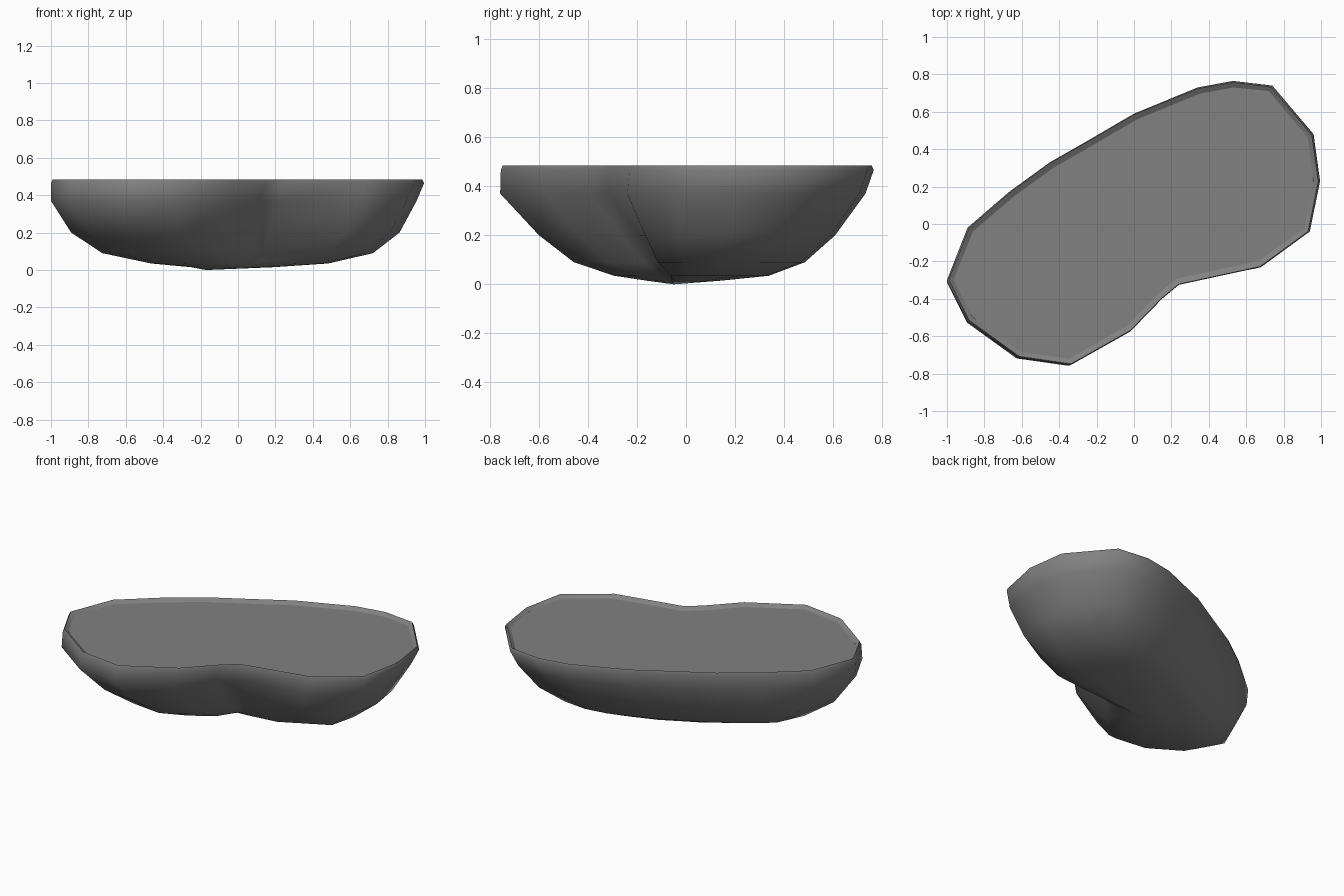
import bpy, bmesh, math
from mathutils import Vector

cube = bpy.data.objects.get("Cube")
if cube:
    bpy.data.objects.remove(cube, do_unlink=True)

# Matte grey for the whole body
grey = bpy.data.materials.new("stone_grey")
grey.use_nodes = True
colour = (0.22, 0.22, 0.22, 1)
grey.diffuse_color = colour
bsdf = grey.node_tree.nodes["Principled BSDF"]
bsdf.inputs["Base Color"].default_value = colour
bsdf.inputs["Roughness"].default_value = 0.8

# Kidney outline, counter-clockwise
outline = [Vector(p) for p in (
    (-1, -.3), (-.89, -.52), (-.62, -.715), (-.34, -.755), (-.02, -.575),
    (.15, -.4), (.24, -.325), (.68, -.23), (.94, -.04), (.995, .23),
    (.96, .48), (.74, .74), (.53, .765), (.34, .73), (0, .59),
    (-.24, .45), (-.45, .33), (-.67, .17), (-.89, -.02))]
# Height, x scale, y scale, x shift, y shift and waist depth of each hull ring
rings = ((.015, .22, .2, -.03, -.01, .02),
         (.035, .475, .415, .01, .02, .06),
         (.09, .725, .62, 0, .01, .09),
         (.2, .88, .795, -.012, 0, .08),
         (.37, .98, .98, -.02, -.018, .02),
         (.465, 1, 1, 0, 0, 0),
         (.485, .99, .99, 0, 0, 0))
long_axis = Vector((.86, .51))
waist_dir = Vector((-.51, .86))


def hull_point(p, ring):
    """Scale an outline corner to a ring, pinching the concave side inward."""
    z, sx, sy, dx, dy, waist = ring
    q = Vector((p.x * sx + dx, p.y * sy + dy))
    if p.dot(waist_dir) < 0:
        q += waist_dir * waist * math.exp(-((p.dot(long_axis) - .05) / .35) ** 2)
    return q.x, q.y, z


def inset(points, width):
    """Move each corner inward along the average of its edge normals."""
    result = []
    for i, p in enumerate(points):
        along = (points[(i + 1) % len(points)] - points[i - 1]).normalized()
        result.append(p + Vector((-along.y, along.x)) * width)
    return result


bm = bmesh.new()
loops = [[bm.verts.new(hull_point(p, ring)) for p in outline] for ring in rings]
# Thin lip dropping to the recessed deck
loops.append([bm.verts.new((p.x, p.y, .468)) for p in inset(outline, .035)])
for low, high in zip(loops, loops[1:]):
    for i in range(len(low)):
        j = (i + 1) % len(low)
        bm.faces.new((low[i], low[j], high[j], high[i]))
# Flat deck and rounded keel
bm.faces.new(loops[-1])
keel = bm.verts.new((-.17, -.05, 0))
for i, v in enumerate(loops[0]):
    bm.faces.new((loops[0][(i + 1) % len(outline)], v, keel))
bmesh.ops.recalc_face_normals(bm, faces=bm.faces)

# Smooth hull with crisp edges on both sides of the lip
for face in bm.faces:
    face.smooth = True
for loop in loops[-2:]:
    for i, v in enumerate(loop):
        bm.edges.get((loop[i - 1], v)).smooth = False

mesh = bpy.data.meshes.new("basin_body")
bm.to_mesh(mesh)
bm.free()
mesh.materials.append(grey)
body = bpy.data.objects.new("basin_body", mesh)
bpy.context.collection.objects.link(body)
